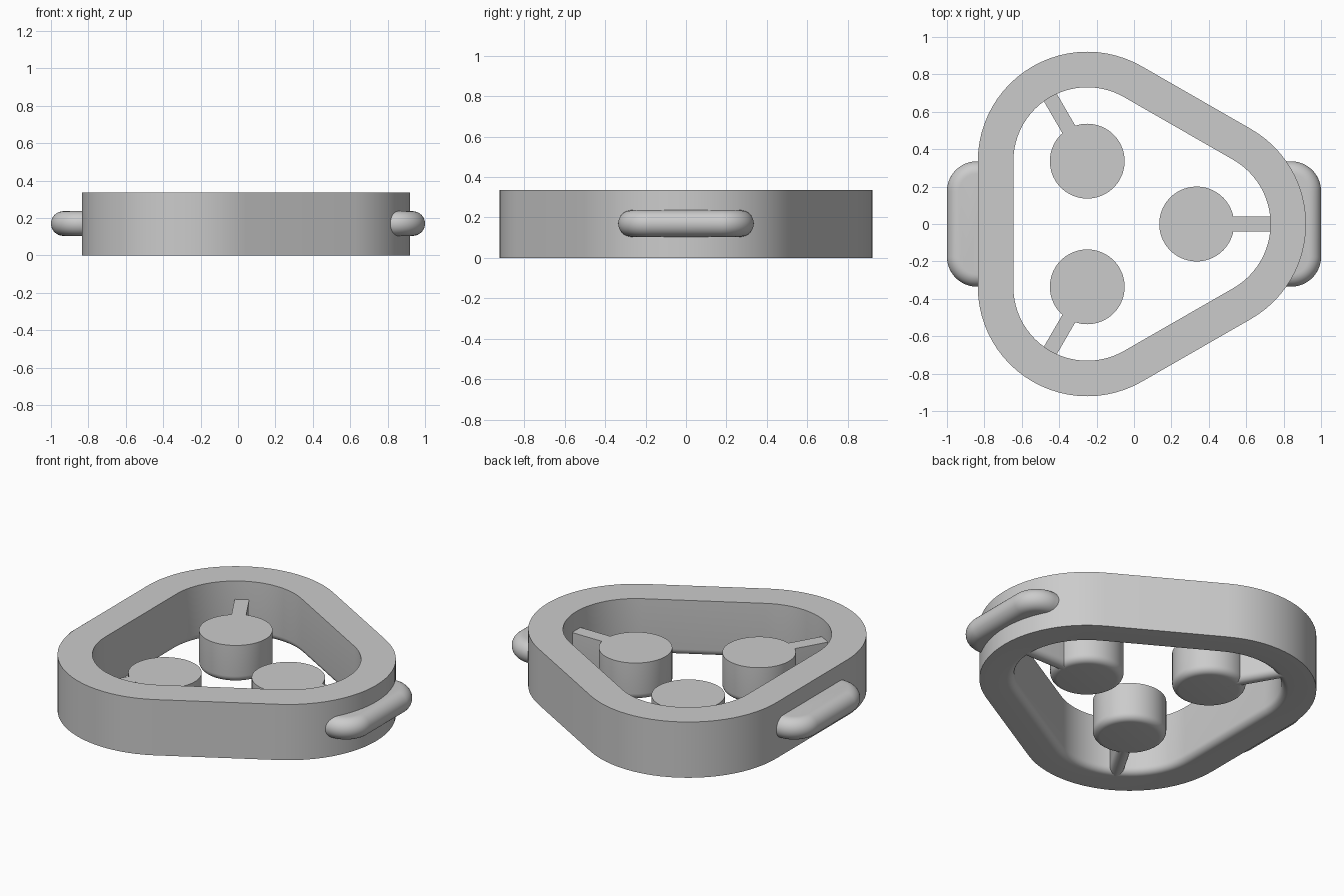
import bpy, bmesh
from math import pi, tau, sin, cos, atan2, hypot

HEIGHT = 0.335        # outer frame height
INNER_HEIGHT = 0.225  # buttons and arms
FILLET = 0.04
CENTRES = [(0.335, 0), (-0.25, 0.336), (-0.25, -0.336)]
HUB = (-0.055, 0)


def outline(points, radius, steps=24):
    """Convex counter-clockwise points grown outward by a radius."""
    if len(points) == 1:
        px, py = points[0]
        n = steps * 3
        return [(px + radius * cos(tau * k / n), py + radius * sin(tau * k / n))
                for k in range(n)]
    result = []
    for i, (px, py) in enumerate(points):
        ax, ay = points[i - 1]
        bx, by = points[(i + 1) % len(points)]
        start = atan2(py - ay, px - ax) - pi / 2
        turn = (atan2(by - py, bx - px) - pi / 2 - start) % tau
        for k in range(steps + 1):
            a = start + turn * k / steps
            result.append((px + radius * cos(a), py + radius * sin(a)))
    return result


def loft(name, points, levels, closed=False, min_x=0):
    """Skin outlines at (radius, z) levels; cap the ends or close into a ring."""
    bm = bmesh.new()
    loops = []
    for radius, z in levels:
        loop = []
        for x, y in outline(points, radius):
            if abs(x) < min_x:
                x = min_x if x > 0 else -min_x
            loop.append(bm.verts.new((x, y, z)))
        loops.append(loop)
    pairs = list(zip(loops, loops[1:]))
    if closed:
        pairs.append((loops[-1], loops[0]))
    else:
        bm.faces.new(loops[0])
        bm.faces.new(loops[-1])
    for low, high in pairs:
        n = len(low)
        for k in range(n):
            j = (k + 1) % n
            bm.faces.new((low[k], low[j], high[j], high[k]))
    bmesh.ops.recalc_face_normals(bm, faces=bm.faces)
    mesh = bpy.data.meshes.new(name)
    bm.to_mesh(mesh)
    bm.free()
    obj = bpy.data.objects.new(name, mesh)
    bpy.context.collection.objects.link(obj)
    bpy.ops.object.select_all(action='DESELECT')
    obj.select_set(True)
    bpy.context.view_layer.objects.active = obj
    bpy.ops.object.shade_smooth_by_angle(angle=pi / 6)
    return obj


def rounded_base(radius, fillet, top, steps=6):
    """Levels of an upright wall with a rounded bottom edge."""
    arc = [k * pi / 2 / steps for k in range(steps + 1)]
    return [(radius - fillet + fillet * sin(a), fillet - fillet * cos(a))
            for a in arc] + [(radius, top)]


cube = bpy.data.objects.get("Cube")
if cube:
    bpy.data.objects.remove(cube, do_unlink=True)

# Rounded triangular frame, its inner bottom edge softened
OUTER, INNER = 0.585, 0.395
inner_wall = [(2 * INNER - r, z) for r, z in rounded_base(INNER, FILLET, HEIGHT)]
loft("frame", CENTRES, inner_wall + [(OUTER, HEIGHT), (OUTER, 0)], closed=True)

# Round buttons, each joined to the frame by a slim arm
for i, (cx, cy) in enumerate(CENTRES, 1):
    loft(f"button_{i}", [(cx, cy)], rounded_base(0.2, FILLET, INNER_HEIGHT))
    dx, dy = cx - HUB[0], cy - HUB[1]
    length = hypot(dx, dy)
    ends = [(cx + dx / length * d, cy + dy / length * d) for d in (0.1, 0.45)]
    loft(f"arm_{i}", ends, rounded_base(0.04, 0.038, INNER_HEIGHT))

# Soft-edged side grips, squared off where they sit inside the frame
THICK, MIDDLE, CORNER = 0.066, 0.17, 0.16
grip_levels = []
for k in range(17):
    a = -pi / 2 + pi * k / 16
    grip_levels.append((CORNER - THICK + THICK * cos(a), MIDDLE + THICK * sin(a)))
for side, name in ((1, "left_grip"), (-1, "right_grip")):
    corners = [(0.78, -0.175), (0.84, -0.175), (0.84, 0.175), (0.78, 0.175)]
    loft(name, [(side * x, side * y) for x, y in corners], grip_levels, min_x=0.76)
